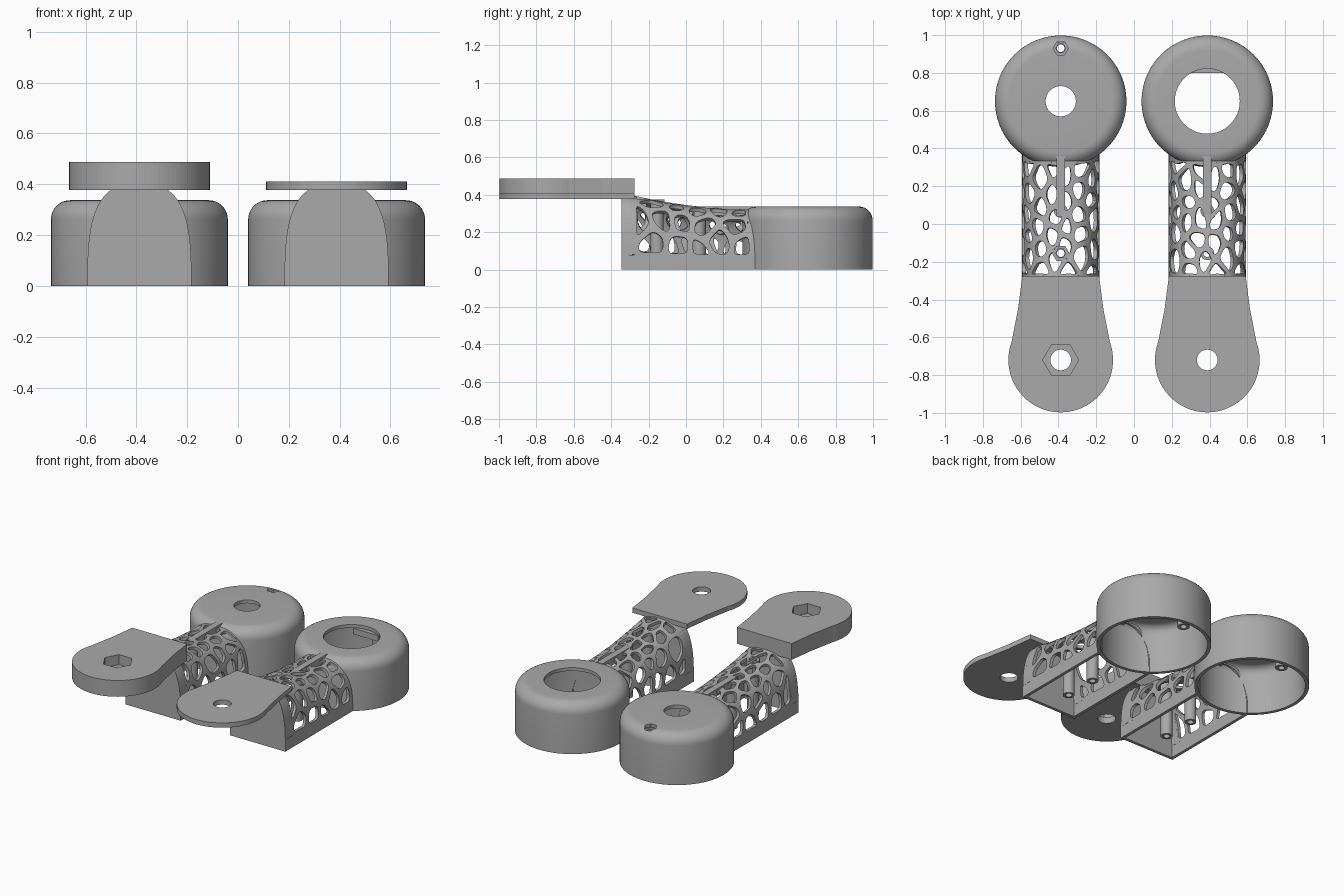
import bpy, bmesh, math, random
from math import pi, sin, cos, hypot
from mathutils import Vector

if "Cube" in bpy.data.objects:
    bpy.data.objects.remove(bpy.data.objects["Cube"])

grey = bpy.data.materials.new("matte grey")
grey.use_nodes = True
grey.diffuse_color = (0.4, 0.4, 0.4, 1)
grey.node_tree.nodes["Principled BSDF"].inputs["Base Color"].default_value = (0.4, 0.4, 0.4, 1)

CUP_Y, CUP_R, CUP_H = 0.65, 0.348, 0.337
PAD_Y, PAD_R = -0.72, 0.277
FRONT, WIDTH, ARC = -0.345, 0.205, 0.95
POST_Y = -0.155


def finish(bm, name, x=0, smooth=False, fix=True):
    if fix:
        bmesh.ops.recalc_face_normals(bm, faces=bm.faces)
    mesh = bpy.data.meshes.new(name)
    bm.to_mesh(mesh)
    bm.free()
    ob = bpy.data.objects.new(name, mesh)
    bpy.context.collection.objects.link(ob)
    mesh.materials.append(grey)
    ob.location.x = x
    if smooth:
        bpy.ops.object.select_all(action="DESELECT")
        ob.select_set(True)
        bpy.context.view_layer.objects.active = ob
        bpy.ops.object.shade_smooth_by_angle(angle=math.radians(35))
    return ob


def lathe(name, profile, x, y, steps=64):
    """Spin a closed (radius, z) profile around a vertical axis."""
    bm = bmesh.new()
    vs = [bm.verts.new((r, y, z)) for r, z in profile]
    es = [bm.edges.new((vs[i - 1], vs[i])) for i in range(len(vs))]
    bmesh.ops.spin(bm, geom=vs + es, cent=(0, y, 0), axis=(0, 0, 1),
                   angle=2 * pi, steps=steps, use_merge=True)
    bmesh.ops.remove_doubles(bm, verts=bm.verts, dist=1e-5)
    return finish(bm, name, x, smooth=steps > 8)


def tube(name, x, y, r_in, r_out, z0, z1, steps=24):
    return lathe(name, [(r_in, z0), (r_out, z0), (r_out, z1), (r_in, z1)], x, y, steps)


def prism(name, outline, z0, z1, x):
    bm = bmesh.new()
    face = bm.faces.new([bm.verts.new((px, py, z0)) for px, py in outline])
    new = bmesh.ops.extrude_face_region(bm, geom=[face])["geom"]
    bmesh.ops.translate(bm, vec=(0, 0, z1 - z0),
                        verts=[g for g in new if isinstance(g, bmesh.types.BMVert)])
    return finish(bm, name, x)


def ring(r, y, n):
    return [(r * cos(2 * pi * i / n), y + r * sin(2 * pi * i / n)) for i in range(n)]


def cut(ob, outline, z0, z1):
    cutter = prism("cutter", outline, z0, z1, ob.location.x)
    mod = ob.modifiers.new("cut", "BOOLEAN")
    mod.operation, mod.solver, mod.object = "DIFFERENCE", "EXACT", cutter
    cutter.hide_render = True
    cutter.hide_set(True)


def ridge(y):
    return min(0.4, 0.345 - 0.13 * y + 0.18 * y * y)


def arch(u, y):
    """Place unrolled coordinates on the arched bridge, ending on the cup wall."""
    a = pi * min(max(u / ARC, 0), 1)
    r = (abs(cos(a)) ** 3 + abs(sin(a)) ** 3) ** (-1 / 3)
    x, k = WIDTH * r * cos(a), r * sin(a)
    reach = 0.335 - 0.5 * max(0, k * 0.322 - 0.25)
    end = CUP_Y - math.sqrt(reach ** 2 - x * x)
    y = FRONT + (y - FRONT) * (end - FRONT) / (0.35 - FRONT)
    return Vector((x, y, k * ridge(y)))


def clip(poly, mid, normal):
    """Keep the part of a polygon behind a line."""
    out = []
    for i, b in enumerate(poly):
        a = poly[i - 1]
        da, db = (a - mid).dot(normal), (b - mid).dot(normal)
        if (da < 0) != (db < 0):
            out.append(a.lerp(b, da / (da - db)))
        if db < 0:
            out.append(b)
    return out


def bridge(x, seed, open_post):
    rnd = random.Random(seed)
    u0, u1, v0, v1 = 0.06, ARC - 0.06, -0.275, 0.32
    bm = bmesh.new()

    def add(points):
        c = sum(points, Vector((0, 0))) / len(points)
        p = arch(c.x, c.y)
        if open_post and hypot(p.x, p.y - POST_Y) < 0.036 and p.z > 0.2:
            return
        bm.faces.new([bm.verts.new(arch(q.x, q.y)) for q in reversed(points)])

    # Solid margins around the web
    for a, b, c, d, nu in ((0, u0, FRONT, 0.35, 2), (u1, ARC, FRONT, 0.35, 2),
                           (u0, u1, FRONT, v0, 40), (u0, u1, v1, 0.35, 40)):
        for i in range(nu):
            for j in range(6):
                s, t = (b - a) / nu, (d - c) / 6
                add([Vector((a + s * (i + m), c + t * (j + n)))
                     for m, n in ((0, 0), (1, 0), (1, 1), (0, 1))])

    # Irregular cells, each a strut frame round a rounded opening
    nu, nv = 8, 5
    seeds = [Vector((u0 + (u1 - u0) * (i + 0.5 + rnd.uniform(-0.3, 0.3)) / nu,
                     v0 + (v1 - v0) * (j + 0.5 + 0.25 * (-1) ** i
                                       + rnd.uniform(-0.28, 0.28)) / nv))
             for i in range(nu) for j in range(nv)]
    for s in seeds:
        poly = [Vector(p) for p in ((u0, v0), (u1, v0), (u1, v1), (u0, v1))]
        for o in seeds:
            if o is not s:
                poly = clip(poly, (s + o) / 2, (o - s).normalized())
        outer = []
        for i, b in enumerate(poly):
            a = poly[i - 1]
            n = max(1, math.ceil((b - a).length / 0.018 - 0.001))
            outer += [a.lerp(b, k / n) for k in range(n)]
        c = sum(outer, Vector((0, 0))) / len(outer)
        inner = [c + (p - c) * max(0.35, 1 - 0.015 / max((p - c).length, 0.02)) for p in outer]
        for _ in range(4):
            inner = [(inner[i - 1] + inner[i] + inner[(i + 1) % len(inner)]) / 3
                     for i in range(len(inner))]
        for i in range(len(outer)):
            add([outer[i - 1], outer[i], inner[i], inner[i - 1]])
    bmesh.ops.remove_doubles(bm, verts=bm.verts, dist=1e-4)
    ob = finish(bm, "web_bridge", x, fix=False)
    mod = ob.modifiers.new("wall", "SOLIDIFY")
    mod.thickness, mod.offset = 0.02, -1

    # Closed front end of the bridge
    bm = bmesh.new()
    face = bm.faces.new([bm.verts.new(arch(ARC * i / 48, FRONT)) for i in range(49)])
    new = bmesh.ops.extrude_face_region(bm, geom=[face])["geom"]
    bmesh.ops.translate(bm, vec=(0, 0.02, 0),
                        verts=[g for g in new if isinstance(g, bmesh.types.BMVert)])
    finish(bm, "bridge_end_wall", x)


def holder(x, hole, pad_top, nut):
    # Open-bottomed cup with a rounded shoulder
    f, wall = 0.075, 0.022
    arc = [(sin(pi / 2 * i / 8), cos(pi / 2 * i / 8)) for i in range(9)]
    outside = [(CUP_R - f + f * s, CUP_H - f + f * c) for s, c in arc]
    g = f - wall
    inside = [(CUP_R - f + g * s, CUP_H - f + g * c) for s, c in reversed(arc)]
    cup = lathe("cup", [(hole, CUP_H)] + outside + [(CUP_R, 0), (CUP_R - wall, 0)]
                + inside + [(hole, CUP_H - wall)], x, CUP_Y, 96)
    tube("cup_screw_post", x, 0.93, 0.02, 0.038, 0.005, 0.295)
    if nut:
        cut(cup, ring(0.04, 0.93, 6), 0.2, 0.5)
        tube("cup_nut_seat", x, 0.93, 0.026, 0.046, 0.26, 0.31, 6)
    else:
        prism("cup_inner_ledge", [(-0.09, 0.8), (0.09, 0.8), (0.09, 0.95), (-0.09, 0.95)],
              0.27, 0.31, x)

    # Bridge with its screw posts and top rib
    bridge(x, 4 if nut else 9, nut)
    for y in (POST_Y, 0.07):
        tube("bridge_screw_post", x, y, 0.02, 0.036, 0.005, ridge(y) - 0.01)
    if nut:
        tube("bridge_nut_seat", x, POST_Y, 0.026, 0.046, 0.3, ridge(POST_Y) + 0.004, 6)
    prism("bridge_rib", [(-0.022, 0.04), (0.022, 0.04), (0.022, 0.36), (-0.022, 0.36)],
          0.29, 0.338, x)

    # Paddle: round end tapering to a straight back edge
    lo, n = math.radians(-200), 56
    end = [(PAD_R * cos(lo + math.radians(220) * i / n),
            PAD_Y + PAD_R * sin(lo + math.radians(220) * i / n)) for i in range(n + 1)]
    pad = prism("paddle", end + [(0.226, -0.45), (0.203, -0.275),
                                 (-0.203, -0.275), (-0.226, -0.45)], 0.378, pad_top, x)
    cut(pad, ring(0.055, PAD_Y, 32), 0.3, 0.6)
    if nut:
        cut(pad, ring(0.095, PAD_Y, 6), 0.42, 0.6)


holder(-0.388, 0.08, 0.487, True)
holder(0.388, 0.172, 0.41, False)
